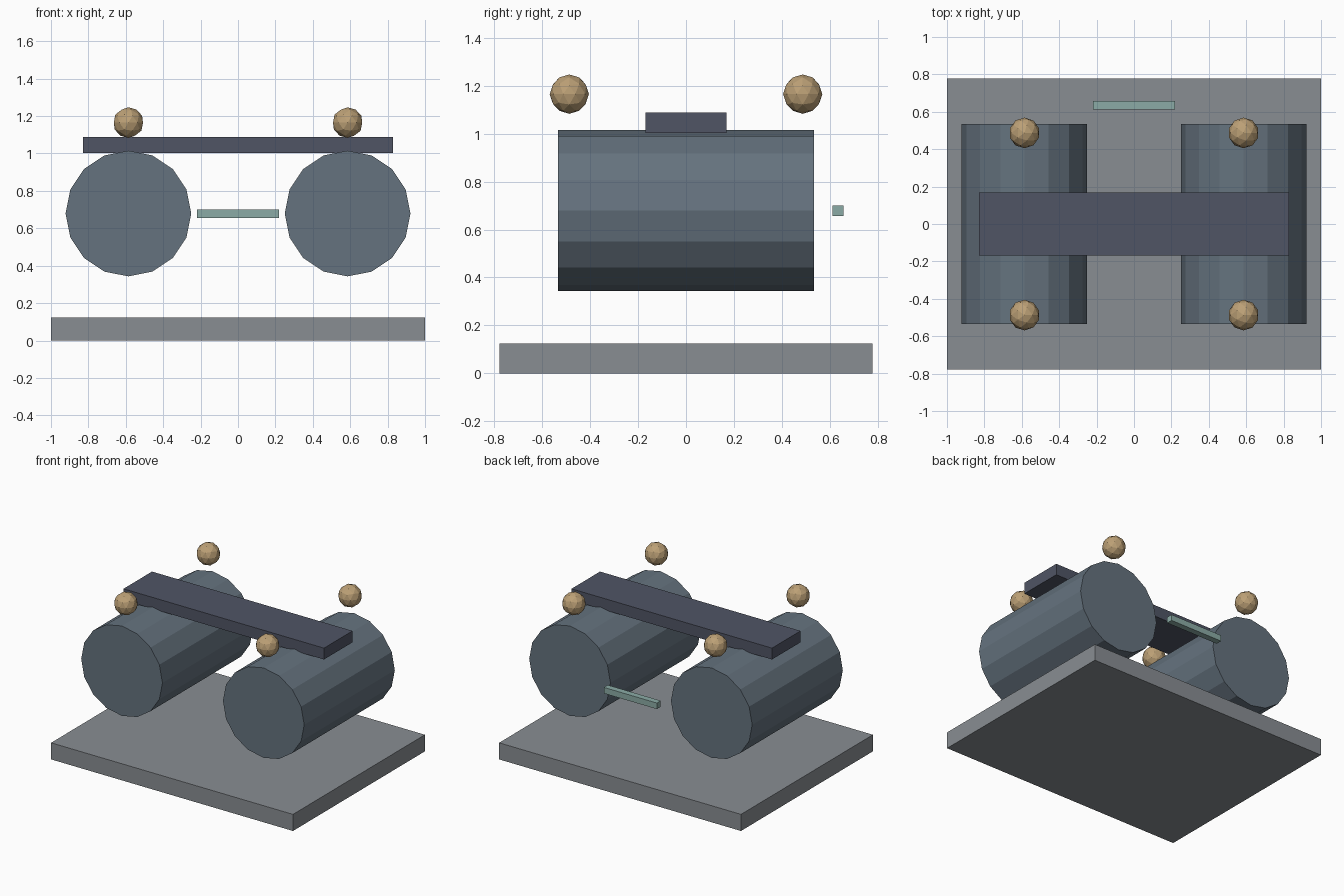
import bpy
from math import pi

if "Cube" in bpy.data.objects:
    bpy.data.objects.remove(bpy.data.objects["Cube"])


def colour(name, rgb):
    mat = bpy.data.materials.new(name)
    mat.diffuse_color = (*rgb, 1)
    mat.use_nodes = True
    mat.node_tree.nodes["Principled BSDF"].inputs["Base Color"].default_value = mat.diffuse_color
    return mat


def finish(name, mat):
    obj = bpy.context.object
    obj.name = name
    obj.data.materials.append(mat)
    return obj


def box(name, centre, size, mat):
    bpy.ops.mesh.primitive_cube_add(size=1, location=centre)
    obj = finish(name, mat)
    obj.scale = size
    bpy.ops.object.transform_apply(location=False, rotation=False, scale=True)


stone = colour("stone_grey", (0.25, 0.27, 0.29))
steel = colour("blue_steel", (0.13, 0.17, 0.21))
dark = colour("dark_steel", (0.08, 0.09, 0.13))
brass = colour("brass", (0.50, 0.35, 0.18))
teal = colour("pale_teal", (0.26, 0.41, 0.38))

# Base slab, strap across the drums, and small rear link
box("base_plate", (0, 0, 0.062), (2, 1.558, 0.124), stone)
box("cross_strap", (0, 0, 1.045), (1.658, 0.337, 0.085), dark)
box("rear_link", (0, 0.634, 0.678), (0.438, 0.046, 0.045), teal)

for side, sx in (("left", -1), ("right", 1)):
    # Sixteen-sided drum lying front to back
    bpy.ops.mesh.primitive_cylinder_add(
        vertices=16, radius=0.336, depth=1.07,
        location=(sx * 0.586, 0, 0.679), rotation=(pi / 2, 0, 0))
    finish(side + "_drum", steel)

    # Faceted knobs floating above both drum ends
    for end, sy in (("front", -1), ("back", 1)):
        bpy.ops.mesh.primitive_ico_sphere_add(
            subdivisions=2, radius=0.082,
            location=(sx * 0.586, sy * 0.487, 1.165))
        finish(f"{side}_{end}_knob", brass)
